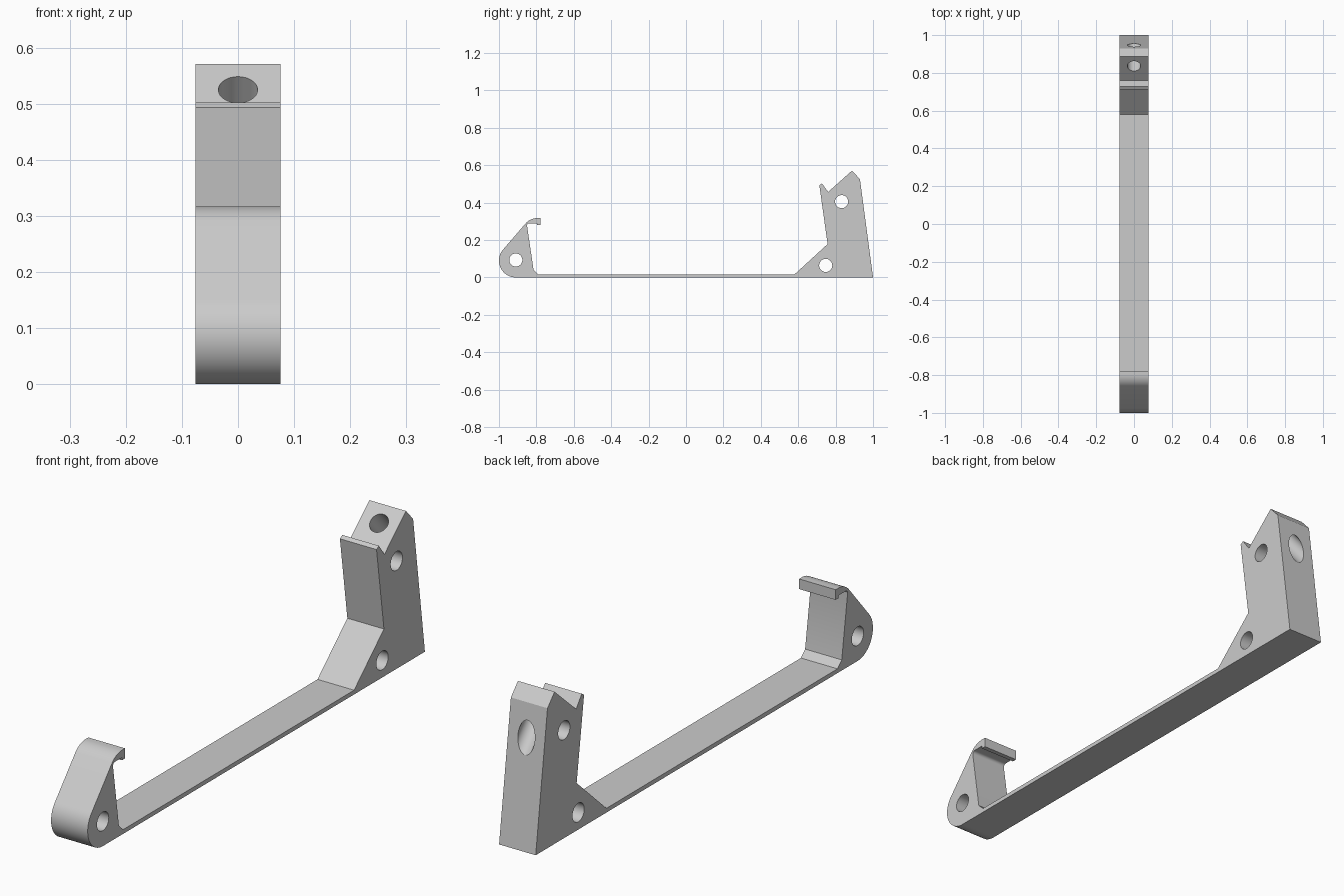
import bpy, bmesh
from math import cos, sin, radians, atan2, pi
from mathutils import Vector

if "Cube" in bpy.data.objects:
    bpy.data.objects.remove(bpy.data.objects["Cube"])

HALF = 0.076      # half the width of the bracket
HOLE = 0.035      # radius of every hole

grey = bpy.data.materials.new("plain grey")
grey.use_nodes = True
grey.diffuse_color = (0.6, 0.6, 0.6, 1)
grey.node_tree.nodes["Principled BSDF"].inputs["Base Color"].default_value = (0.6, 0.6, 0.6, 1)


def arc(cy, cz, r, start, end, steps):
    """Points on an arc in the side profile, angles in degrees."""
    angles = [radians(start + (end - start) * i / steps) for i in range(steps + 1)]
    return [(cy + r * cos(a), cz + r * sin(a)) for a in angles]


def extrude_profile(name, points):
    bm = bmesh.new()
    face = bm.faces.new([bm.verts.new((-HALF, y, z)) for y, z in points])
    out = bmesh.ops.extrude_face_region(bm, geom=[face])
    moved = [v for v in out["geom"] if isinstance(v, bmesh.types.BMVert)]
    bmesh.ops.translate(bm, verts=moved, vec=(2 * HALF, 0, 0))
    bmesh.ops.recalc_face_normals(bm, faces=bm.faces)
    mesh = bpy.data.meshes.new(name)
    bm.to_mesh(mesh)
    bm.free()
    obj = bpy.data.objects.new(name, mesh)
    bpy.context.collection.objects.link(obj)
    mesh.materials.append(grey)
    return obj


def drill(obj, centre, axis, length):
    """Cut a round hole through obj along axis."""
    turn = Vector(axis).to_track_quat("Z", "Y").to_euler()
    bpy.ops.mesh.primitive_cylinder_add(vertices=48, radius=HOLE, depth=length,
                                        location=centre, rotation=turn)
    cutter = bpy.context.object
    cutter.name = "hole_cutter"
    cutter.hide_render = True
    cutter.data.materials.append(grey)
    mod = obj.modifiers.new("hole", "BOOLEAN")
    mod.operation, mod.solver, mod.object = "DIFFERENCE", "EXACT", cutter
    bpy.context.view_layer.objects.active = obj
    bpy.ops.object.modifier_apply(modifier=mod.name)
    bpy.data.objects.remove(cutter)


# Rear upright with its notched top, then the thin base strip
profile = [(1, 0), (0.93, 0.525), (0.888, 0.571), (0.76, 0.457), (0.727, 0.502),
           (0.713, 0.493), (0.757, 0.178), (0.58, 0.016)]
# Front post with chamfered foot and hook lip
profile += [(-0.79, 0.016), (-0.815, 0.04), (-0.85, 0.277)]
profile += arc(-0.838, 0.277, 0.012, 180, 90, 5)
profile += [(-0.797, 0.289), (-0.797, 0.279), (-0.779, 0.279), (-0.779, 0.317)]
# Rounded hook top and round front nose
profile += arc(-0.795, 0.234, 0.083, 90, 137.5, 12)
profile += arc(-0.91, 0.09, 0.09, 137.5, 270, 32)

bracket = extrude_profile("bracket", profile)

# Cross holes through the sides
for y, z in [(-0.91, 0.093), (0.747, 0.064), (0.832, 0.405)]:
    drill(bracket, (0, y, z), (1, 0, 0), 0.4)
# Slanted hole, square to the sloping top of the upright
drill(bracket, (0, 0.892, 0.462), (0, 0.665, -0.747), 0.5)

bpy.ops.object.select_all(action="DESELECT")
bracket.select_set(True)
bpy.context.view_layer.objects.active = bracket
bpy.ops.object.shade_smooth_by_angle(angle=radians(25))
